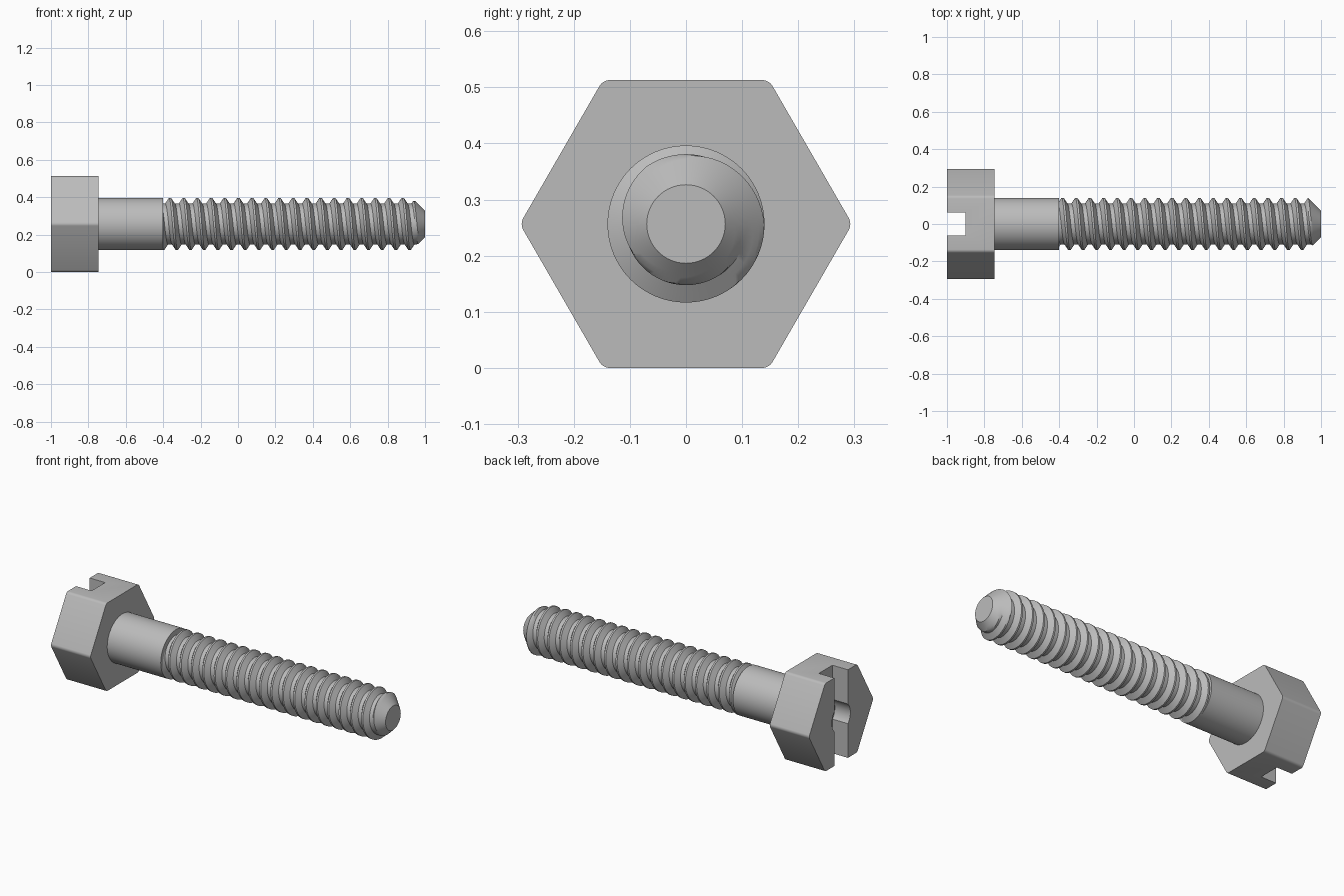
import bpy
import bmesh
from math import cos, sin, pi, radians, floor

if "Cube" in bpy.data.objects:
    bpy.data.objects.remove(bpy.data.objects["Cube"], do_unlink=True)

AXIS_Z = 0.2565
HEAD_X, COLLAR_X, THREAD_X, TIP_X = -1.0, -0.745, -0.4, 1.0
SHANK_R, ROOT_R, TIP_R = 0.14, 0.109, 0.07
PITCH, CREST_X = 0.0732, -0.382
SLOT_HALF, SLOT_X, BORE_R = 0.0625, -0.9, 0.085

steel = bpy.data.materials.new("grey steel")
steel.use_nodes = True
steel.diffuse_color = (0.5, 0.5, 0.5, 1)
steel.node_tree.nodes["Principled BSDF"].inputs["Base Color"].default_value = (0.5, 0.5, 0.5, 1)


def rod(name, x0, x1, radius, sides):
    """Prism or cylinder lying along x on the bolt axis."""
    bpy.ops.mesh.primitive_cylinder_add(
        vertices=sides, radius=radius, depth=x1 - x0,
        location=((x0 + x1) / 2, 0, AXIS_Z), rotation=(0, pi / 2, 0))
    ob = bpy.context.object
    ob.name = name
    bpy.ops.object.transform_apply()
    ob.data.materials.append(steel)
    return ob


def smooth(ob):
    bpy.ops.object.select_all(action="DESELECT")
    ob.select_set(True)
    bpy.context.view_layer.objects.active = ob
    bpy.ops.object.shade_smooth_by_angle(angle=radians(30))


def cut(ob, cutter):
    mod = ob.modifiers.new("cut", "BOOLEAN")
    mod.operation, mod.solver, mod.object = "DIFFERENCE", "EXACT", cutter
    bpy.context.view_layer.objects.active = ob
    bpy.ops.object.modifier_apply(modifier=mod.name)
    bpy.data.objects.remove(cutter, do_unlink=True)


# Hexagonal head with softened corners
head = rod("hex_head", HEAD_X, COLLAR_X, AXIS_Z / cos(pi / 6), 6)
bm = bmesh.new()
bm.from_mesh(head.data)
corners = [e for e in bm.edges if abs(e.verts[0].co.x - e.verts[1].co.x) > 0.1]
bmesh.ops.bevel(bm, geom=corners, offset=0.0115, segments=4, profile=0.5, affect="EDGES")
bm.to_mesh(head.data)
bm.free()

# Driver slot and round recess in the head
bpy.ops.mesh.primitive_cube_add(size=1, location=(SLOT_X - 0.1, 0, AXIS_Z))
slot = bpy.context.object
slot.scale = (0.2, 2 * SLOT_HALF, 1)
bpy.ops.object.transform_apply()
slot.data.materials.append(steel)
cut(head, slot)
cut(head, rod("recess", HEAD_X - 0.1, SLOT_X, BORE_R, 48))
smooth(head)

# Plain shank
smooth(rod("shank", COLLAR_X - 0.02, THREAD_X, SHANK_R, 64))


# Threaded section: rows follow the helix, so crests stay crisp
def thread_radius(x, turn):
    u = abs((x - CREST_X) / PITCH - turn + 0.5 - floor((x - CREST_X) / PITCH - turn + 1.0))
    t = min(max((u - 0.07) / 0.28, 0), 1)
    return min(SHANK_R + (ROOT_R - SHANK_R) * t, TIP_R + TIP_X - x)


SIDES = 64
steps = [-0.35, -0.21, -0.07, 0, 0.07, 0.21, 0.35, 0.5]
turns = range(-2, int((TIP_X - THREAD_X) / PITCH) + 3)
bm = bmesh.new()
columns = []
for i in range(SIDES + 1):
    turn = i / SIDES
    a = turn * 2 * pi
    column = []
    for k in turns:
        for s in steps:
            x = min(max(CREST_X + PITCH * (k + s + turn), THREAD_X), TIP_X)
            phase = (x - CREST_X) / PITCH - turn
            u = abs(phase - floor(phase + 0.5))
            t = min(max((u - 0.07) / 0.28, 0), 1)
            r = min(SHANK_R + (ROOT_R - SHANK_R) * t, TIP_R + TIP_X - x)
            column.append(bm.verts.new((x, r * cos(a), AXIS_Z + r * sin(a))))
    columns.append(column)
for c0, c1 in zip(columns, columns[1:]):
    for j in range(len(c0) - 1):
        bm.faces.new((c0[j], c0[j + 1], c1[j + 1], c1[j]))
bmesh.ops.remove_doubles(bm, verts=bm.verts, dist=0.0002)
bmesh.ops.dissolve_degenerate(bm, edges=bm.edges, dist=0.0001)
bmesh.ops.holes_fill(bm, edges=[e for e in bm.edges if e.is_boundary], sides=0)
bmesh.ops.recalc_face_normals(bm, faces=bm.faces)
mesh = bpy.data.meshes.new("threaded_section")
bm.to_mesh(mesh)
bm.free()
mesh.materials.append(steel)
thread = bpy.data.objects.new("threaded_section", mesh)
bpy.context.collection.objects.link(thread)
smooth(thread)
